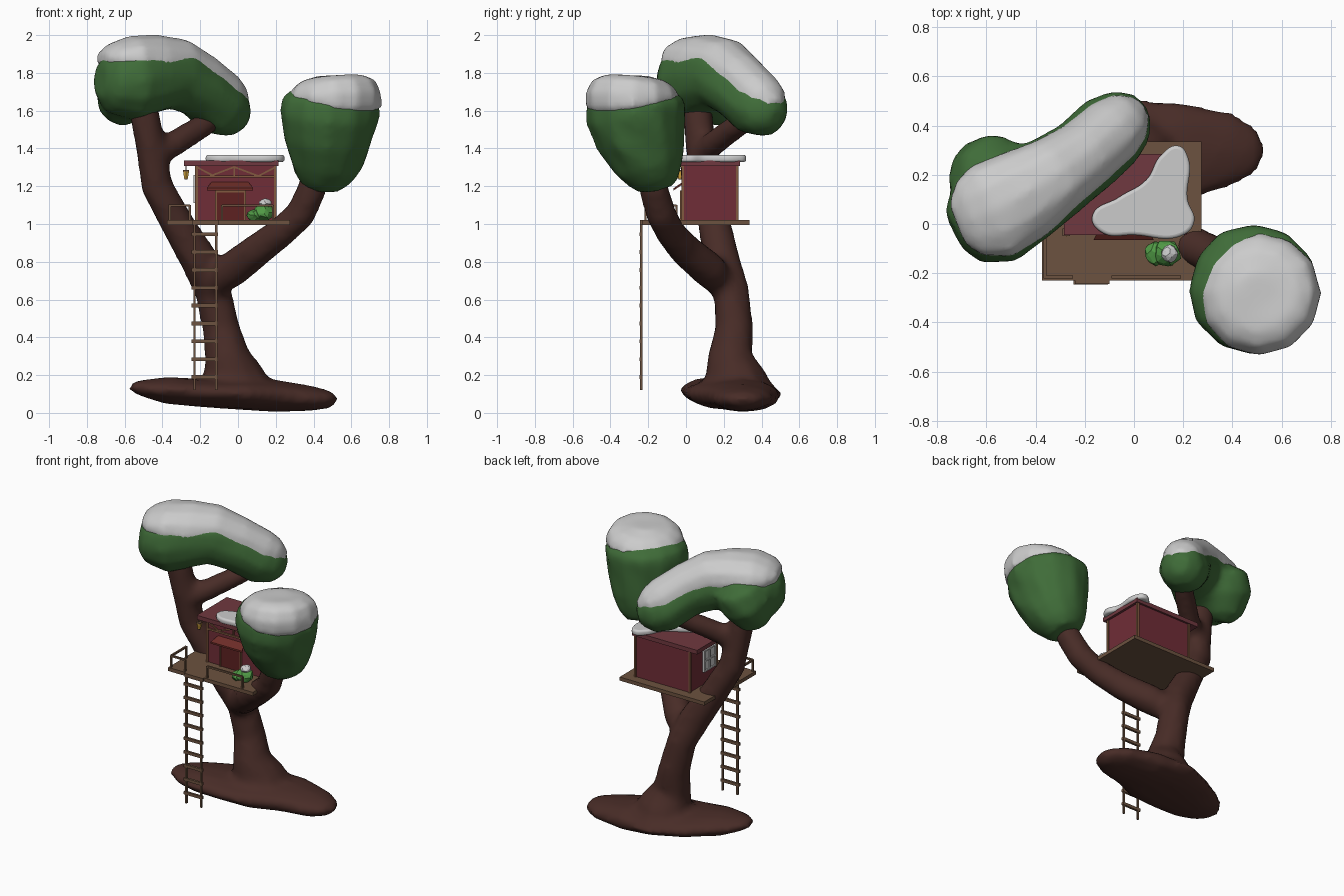
import bpy, bmesh, math, random
from mathutils import Vector, Matrix

if "Cube" in bpy.data.objects:
    bpy.data.objects.remove(bpy.data.objects["Cube"])

random.seed(4)


def mat(name, *rgb):
    m = bpy.data.materials.new(name)
    m.diffuse_color = (*rgb, 1)
    m.use_nodes = True
    m.node_tree.nodes["Principled BSDF"].inputs["Base Color"].default_value = m.diffuse_color
    return m


BARK = mat("bark", 0.065, 0.025, 0.02)
LEAF = mat("leaf", 0.05, 0.15, 0.04)
BUSH = mat("bush", 0.08, 0.32, 0.06)
WOOD = mat("wood", 0.15, 0.085, 0.05)
TRIM = mat("trim", 0.22, 0.10, 0.05)
WALL = mat("wall", 0.16, 0.026, 0.038)
ROOF = mat("roof", 0.16, 0.04, 0.05)
DOOR = mat("door", 0.11, 0.015, 0.015)
AWNING = mat("awning", 0.15, 0.025, 0.02)
GOLD = mat("lantern", 0.7, 0.4, 0.05)


def finish(name, bm, material=None):
    me = bpy.data.meshes.new(name)
    bmesh.ops.recalc_face_normals(bm, faces=bm.faces[:])
    bm.to_mesh(me)
    bm.free()
    ob = bpy.data.objects.new(name, me)
    bpy.context.collection.objects.link(ob)
    if material:
        me.materials.append(material)
    return ob


def tube(bm, pts, ref=(0, 1, 0), sides=12, jitter=0.04):
    """Closed tube through (x, y, z, radius[, second radius]) points."""
    cs = [Vector(p[:3]) for p in pts]
    rings = []
    for i, p in enumerate(pts):
        t = (cs[min(i + 1, len(cs) - 1)] - cs[max(i - 1, 0)]).normalized()
        side = t.cross(Vector(ref)).normalized()
        up = side.cross(t)
        ring = []
        for k in range(sides):
            a = 2 * math.pi * k / sides
            j = 1 + random.uniform(-jitter, jitter)
            ring.append(bm.verts.new(cs[i] + side * math.cos(a) * p[3] * j
                                     + up * math.sin(a) * p[-1] * j))
        rings.append(ring)
    for a, b in zip(rings, rings[1:]):
        for k in range(sides):
            n = (k + 1) % sides
            bm.faces.new((a[k], a[n], b[n], b[k]))
    bm.faces.new(rings[0][::-1])
    bm.faces.new(rings[-1])


def blob(name, tubes, material=None, voxel=0.025, smooth=4):
    """Merge tubes into one soft skin."""
    bm = bmesh.new()
    for t in tubes:
        tube(bm, **t)
    ob = finish(name, bm, material)
    r = ob.modifiers.new("Merge", 'REMESH')
    r.mode, r.voxel_size, r.use_smooth_shade = 'VOXEL', voxel, True
    s = ob.modifiers.new("Soften", 'SMOOTH')
    s.factor, s.iterations = 0.5, smooth
    return ob


def part(name, material, boxes=(), beams=(), w=0.012):
    """Boxes as (x0,x1,y0,y1,z0,z1); beams as pairs of end points."""
    bm = bmesh.new()
    for x0, x1, y0, y1, z0, z1 in boxes:
        bmesh.ops.create_cube(bm, size=1, matrix=Matrix.Translation(
            ((x0 + x1) / 2, (y0 + y1) / 2, (z0 + z1) / 2))
            @ Matrix.Diagonal((x1 - x0, y1 - y0, z1 - z0, 1)))
    for a, b in beams:
        a, b = Vector(a), Vector(b)
        d = b - a
        bmesh.ops.create_cube(bm, size=1, matrix=Matrix.Translation((a + b) / 2)
                              @ d.to_track_quat('Z', 'Y').to_matrix().to_4x4()
                              @ Matrix.Diagonal((w, w, d.length, 1)))
    return finish(name, bm, material)


# Roots, trunk and branches
Z = (0, 0, 1)
blob("tree_trunk", [
    dict(pts=[(-.57, .10, .14, .05, .025), (-.50, .11, .13, .12, .045), (-.38, .14, .12, .18, .07),
              (-.2, .2, .105, .23, .075), (0, .25, .1, .26, .085), (.2, .30, .09, .21, .085),
              (.4, .30, .075, .15, .065), (.49, .3, .07, .10, .045), (.52, .3, .06, .05, .025)], ref=Z),
    dict(pts=[(-.02, .26, .10, .22), (-.03, .26, .2, .165), (-.06, .235, .3, .12), (-.09, .255, .45, .1),
              (-.135, .237, .65, .095), (-.2, .19, .8, .1), (-.32, .15, 1.0, .088), (-.43, .11, 1.2, .085),
              (-.46, .08, 1.4, .083), (-.5, .06, 1.6, .08), (-.52, .05, 1.72, .07)]),
    dict(pts=[(-.14, .2, .68, .08), (-.03, .12, .76, .095), (.1, .0, .86, .088), (.22, -.08, .95, .082),
              (.33, -.13, 1.05, .08), (.39, -.17, 1.18, .078), (.43, -.2, 1.3, .07)]),
    dict(pts=[(-.45, .07, 1.36, .07), (-.33, .15, 1.43, .068), (-.2, .26, 1.51, .065),
              (-.1, .36, 1.58, .06)], ref=Z),
], BARK)

# Arched left crown with a low rear lobe, and its snow
arch = [(-.73, -.03, 1.765, .09), (-.68, -.005, 1.76, .17), (-.57, .035, 1.76, .21), (-.45, .11, 1.785, .2),
        (-.32, .19, 1.78, .175), (-.2, .28, 1.71, .16), (-.09, .38, 1.615, .16), (-.02, .44, 1.58, .13),
        (.03, .48, 1.56, .06)]
blob("left_crown", [
    dict(pts=arch, ref=Z),
    dict(pts=[(-.63, .1, 1.55, .07), (-.62, .125, 1.6, .13), (-.59, .18, 1.72, .175),
              (-.55, .22, 1.82, .155), (-.54, .22, 1.86, .06)]),
], LEAF)
blob("left_crown_snow", [dict(pts=[
    (-.72, .0, 1.875, .09, .04), (-.67, .02, 1.875, .165, .085), (-.58, .05, 1.87, .205, .13),
    (-.45, .12, 1.855, .195, .15), (-.32, .2, 1.84, .165, .145), (-.2, .285, 1.77, .145, .14),
    (-.09, .38, 1.675, .14, .14), (-.025, .435, 1.64, .115, .11), (.025, .47, 1.61, .055, .055)],
    ref=Z, jitter=.02)], voxel=.02)

# Tapered right crown and its snow
blob("right_crown", [dict(pts=[
    (.435, -.15, 1.19, .1), (.445, -.165, 1.245, .15), (.465, -.195, 1.32, .195), (.475, -.235, 1.45, .24),
    (.485, -.265, 1.58, .268), (.49, -.27, 1.65, .262), (.495, -.27, 1.71, .2), (.495, -.27, 1.73, .1)])], LEAF)
blob("right_crown_snow", [dict(pts=[
    (.505, -.275, 1.62, .2), (.51, -.28, 1.64, .25), (.51, -.28, 1.68, .253), (.505, -.275, 1.735, .225),
    (.5, -.27, 1.77, .17), (.5, -.27, 1.785, .07)], jitter=.02)], voxel=.02)

# Deck with ladder landing
part("deck", WOOD, [(-.375, .275, -.23, .335, .995, 1.02), (-.24, -.10, -.243, -.23, .995, 1.02)])

# Railings
rail = []
for a, b in [((-.362, -.215), (-.362, -.05)), ((-.362, -.215), (-.255, -.215)), ((-.085, -.215), (.185, -.215))]:
    rail.append(((*a, 1.098), (*b, 1.098)))
    rail += [((*p, 1.015), (*p, 1.1)) for p in (a, b)]
part("railings", WOOD, beams=rail)

# Ladder
part("ladder_rails", WOOD, [(x - .006, x + .006, -.243, -.231, .12, 1.0) for x in (-.23, -.115)])
part("ladder_rungs", WOOD, [(-.245, -.105, -.245, -.23, .18 + .0945 * i, .2 + .0945 * i) for i in range(9)])

# House walls and flat roof
part("house_walls", WALL, [(-.22, .198, -.018, .272, 1.02, 1.31)])
part("roof", ROOF, [(-.285, .215, -.045, .285, 1.306, 1.335)])

# Timber trim: corner posts, front beam, braces
posts = [(x - .007, x + .007, y - .007, y + .007, 1.02, 1.31) for x in (-.22, .198) for y in (-.018, .272)]
f = -.021
part("house_trim", TRIM, posts + [(-.22, .2, -.027, -.015, 1.245, 1.257)], [
    ((-.15, f, 1.253), (-.02, f, 1.302)), ((.11, f, 1.253), (-.02, f, 1.302)),
    ((-.02, f, 1.25), (-.02, f, 1.305)), ((-.22, f, 1.302), (-.13, f, 1.255)),
    ((.2, f, 1.302), (.11, f, 1.255))], w=.009)

# Door, frame and awning
part("door", DOOR, [(-.115, .035, -.026, -.01, 1.02, 1.17)])
part("door_frame", TRIM, [(-.122, -.112, -.031, -.012, 1.02, 1.178), (.032, .042, -.031, -.012, 1.02, 1.178),
                          (-.122, .042, -.031, -.012, 1.168, 1.178)])
bm = bmesh.new()
for y, x0, x1, z in ((-.018, -.14, .055, 1.222), (-.065, -.165, .08, 1.19)):
    for dz in (0, -.012):
        for x in (x0, x1):
            bm.verts.new((x, y, z + dz))
bmesh.ops.convex_hull(bm, input=bm.verts[:])
finish("awning", bm, AWNING)

# Side window, grey frame with bars
win = [(-.236, -.215, y - .005, y + .005, 1.11, 1.26) for y in (.01, .07, .13)]
win += [(-.236, -.215, .005, .135, z - .005, z + .005) for z in (1.115, 1.185, 1.255)]
part("window_frame", None, win + [(-.228, -.215, .01, .13, 1.115, 1.255)])

# Lantern hanging from the roof corner
part("lantern_fittings", WOOD, [(-.277, -.273, -.035, -.031, 1.28, 1.31),
                                (-.29, -.26, -.048, -.018, 1.278, 1.286),
                                (-.283, -.267, -.041, -.025, 1.236, 1.243)])
bm = bmesh.new()
bmesh.ops.create_cone(bm, cap_ends=True, segments=6, radius1=.011, radius2=.018, depth=.038,
                      matrix=Matrix.Translation((-.275, -.033, 1.26)))
finish("lantern", bm, GOLD)

# Roof snow
cu = bpy.data.curves.new("roof_snow", 'CURVE')
cu.dimensions, cu.fill_mode = '2D', 'BOTH'
cu.extrude, cu.bevel_depth, cu.bevel_resolution, cu.offset = .005, .014, 3, -.014
sp = cu.splines.new('BEZIER')
outline = [(-.17, .03), (-.13, -.035), (0, -.045), (.2, -.045), (.245, .01), (.218, .1), (.22, .27),
           (.18, .318), (.11, .28), (.05, .18), (-.06, .11)]
sp.bezier_points.add(len(outline) - 1)
for bp, (x, y) in zip(sp.bezier_points, outline):
    bp.co = (x, y, 0)
    bp.handle_left_type = bp.handle_right_type = 'AUTO'
sp.use_cyclic_u = True
ob = bpy.data.objects.new("roof_snow", cu)
ob.location.z = 1.347
bpy.context.collection.objects.link(ob)


# Faceted bush on the deck with a dab of snow
def lumps(name, material, items):
    bm = bmesh.new()
    for x, y, z, r, rz in items:
        vs = bmesh.ops.create_icosphere(bm, subdivisions=2, radius=1, matrix=Matrix.Translation((x, y, z))
                                        @ Matrix.Diagonal((r, r, rz, 1)))["verts"]
        for v in vs:
            v.co += Vector([random.uniform(-.1, .1) * r for _ in range(3)])
    finish(name, bm, material)


lumps("deck_bush", BUSH, [(.09, -.12, 1.045, .048, .03), (.135, -.12, 1.06, .055, .045)])
lumps("bush_snow", None, [(.145, -.12, 1.108, .035, .025)])
